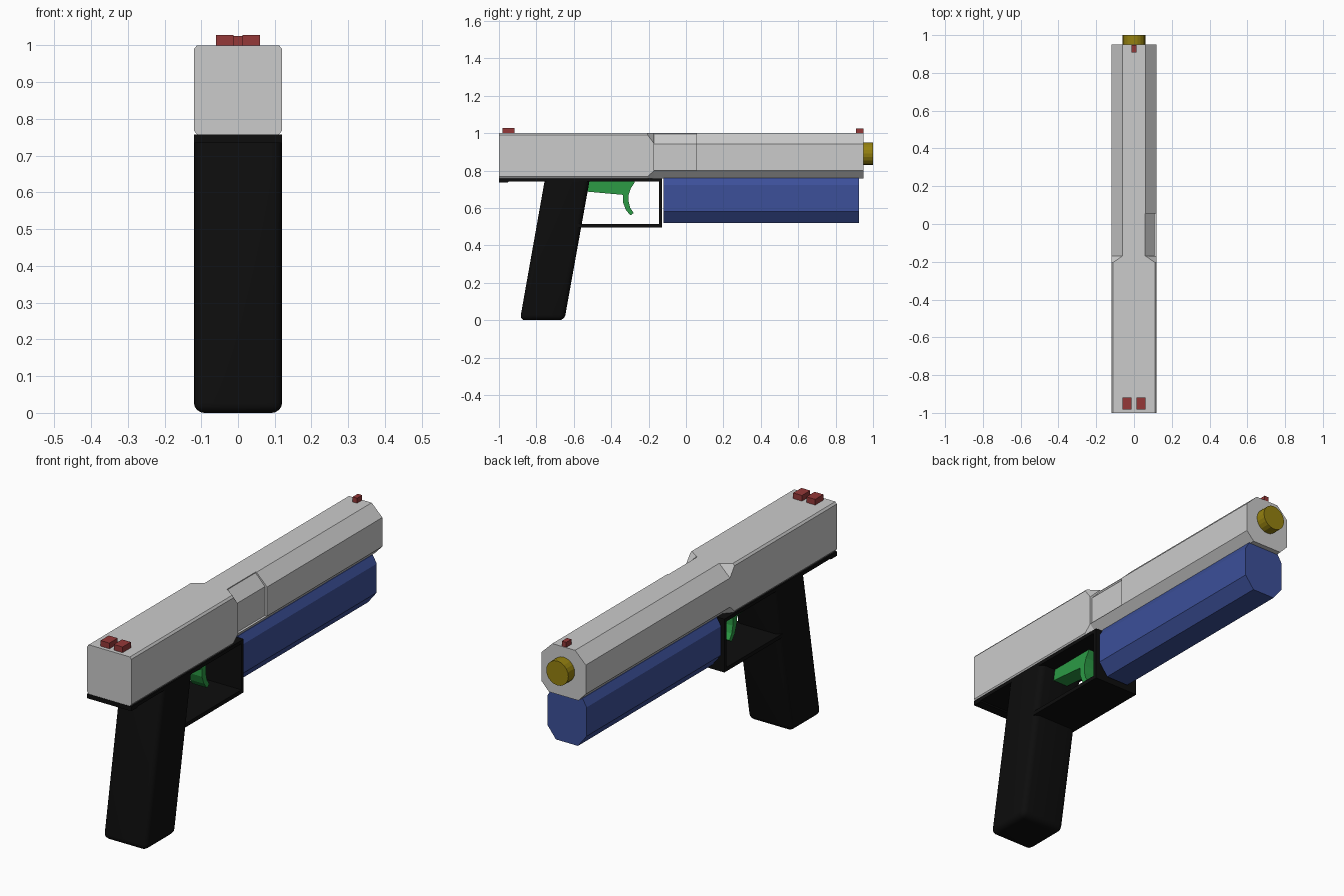
import bpy, bmesh, math
from mathutils import Vector

if "Cube" in bpy.data.objects:
    bpy.data.objects.remove(bpy.data.objects["Cube"])


def material(name, rgb):
    m = bpy.data.materials.new(name)
    m.diffuse_color = (*rgb, 1)
    m.use_nodes = True
    m.node_tree.nodes["Principled BSDF"].inputs["Base Color"].default_value = m.diffuse_color
    return m


BLACK = material("black", (0.004, 0.004, 0.004))
BLUE = material("blue", (0.045, 0.08, 0.32))
GREEN = material("green", (0.025, 0.33, 0.06))
RED = material("red", (0.3, 0.04, 0.04))
GOLD = material("gold", (0.3, 0.22, 0.005))


def loft(name, rings, mat=None):
    """Skin matching closed rings of points and cap both ends."""
    bm = bmesh.new()
    loops = [[bm.verts.new(p) for p in ring] for ring in rings]
    n = len(loops[0])
    for a, b in zip(loops, loops[1:]):
        for i in range(n):
            j = (i + 1) % n
            bm.faces.new((a[i], a[j], b[j], b[i]))
    bm.faces.new(loops[0][::-1])
    bm.faces.new(loops[-1])
    bmesh.ops.recalc_face_normals(bm, faces=bm.faces)
    me = bpy.data.meshes.new(name)
    bm.to_mesh(me)
    bm.free()
    ob = bpy.data.objects.new(name, me)
    bpy.context.collection.objects.link(ob)
    if mat:
        me.materials.append(mat)
    return ob


def along_y(pts, y):
    return [(x, y, z) for x, z in pts]


def side_profile(name, pts, half_width, mat):
    return loft(name, [[(x, y, z) for y, z in pts] for x in (-half_width, half_width)], mat)


def box(name, x, y, z, mat):
    rect = [(x[0], z[0]), (x[1], z[0]), (x[1], z[1]), (x[0], z[1])]
    return loft(name, [along_y(rect, y[0]), along_y(rect, y[1])], mat)


def octagon(w, bottom_w, top_w, z0, z1, z2, z3):
    right = [(bottom_w, z0), (w, z1), (w, z2), (top_w, z3)]
    return right + [(-x, z) for x, z in reversed(right)]


# Slide: nearly square at the rear, chamfered toward the muzzle
rear = octagon(0.12, 0.112, 0.112, 0.758, 0.768, 0.99, 1.0)
fore = octagon(0.12, 0.08, 0.062, 0.758, 0.80, 0.943, 1.0)
slide = loft("slide", [along_y(rear, -1.0), along_y(rear, -0.205),
                       along_y(fore, -0.17), along_y(fore, 0.95)])

# Shallow port recess on the right of the slide
port = [(0.057, 0.996), (0.108, 0.942), (0.108, 0.80), (0.2, 0.80), (0.2, 1.1), (0.057, 1.1)]
cutter = loft("port_cutter", [along_y(port, -0.17), along_y(port, 0.055)])
cutter.hide_render = True
cutter.hide_viewport = True
cut = slide.modifiers.new("port", 'BOOLEAN')
cut.operation = 'DIFFERENCE'
cut.solver = 'EXACT'
cut.object = cutter

# Barrel tip
ring = [(0.06 * math.cos(a), 0.89 + 0.06 * math.sin(a))
        for a in (math.tau * i / 20 for i in range(20))]
loft("barrel", [along_y(ring, 0.85), along_y(ring, 1.0)], GOLD)

# Fore body under the slide
body = octagon(0.107, 0.06, 0.085, 0.52, 0.58, 0.722, 0.76)
loft("fore_body", [along_y(body, -0.12), along_y(body, 0.925)], BLUE)

# Frame plate with square trigger guard
side_profile("frame_and_guard", [
    (-1, 0.757), (-0.127, 0.757), (-0.127, 0.495), (-0.58, 0.495), (-0.58, 0.514),
    (-0.145, 0.514), (-0.145, 0.74), (-0.95, 0.74), (-0.955, 0.735), (-1, 0.735)], 0.12, BLACK)

# Raked grip with rounded edges
grip = side_profile("grip", [(-0.888, 0.0), (-0.65, 0.0), (-0.515, 0.75), (-0.755, 0.75)], 0.12, BLACK)
bm = bmesh.new()
bm.from_mesh(grip.data)
edges = [e for e in bm.edges if min(v.co.z for v in e.verts) < 0.1]
bmesh.ops.bevel(bm, geom=edges, offset=0.028, segments=4, profile=0.5, affect='EDGES')
bm.to_mesh(grip.data)
bm.free()
bpy.context.view_layer.objects.active = grip
grip.select_set(True)
bpy.ops.object.shade_smooth_by_angle(angle=math.radians(30))

# Trigger with curved blade
side_profile("trigger", [
    (-0.54, 0.757), (-0.275, 0.757), (-0.275, 0.735), (-0.295, 0.705), (-0.307, 0.67),
    (-0.307, 0.635), (-0.298, 0.6), (-0.28, 0.573), (-0.297, 0.56), (-0.322, 0.59),
    (-0.337, 0.63), (-0.338, 0.67), (-0.54, 0.688)], 0.04, GREEN)

# Sights
for side, s in (("left", -1), ("right", 1)):
    box("rear_sight_" + side, sorted((s * 0.012, s * 0.06)), (-0.982, -0.918), (0.99, 1.028), RED)
box("front_sight", (-0.012, 0.012), (0.908, 0.948), (0.99, 1.025), RED)
